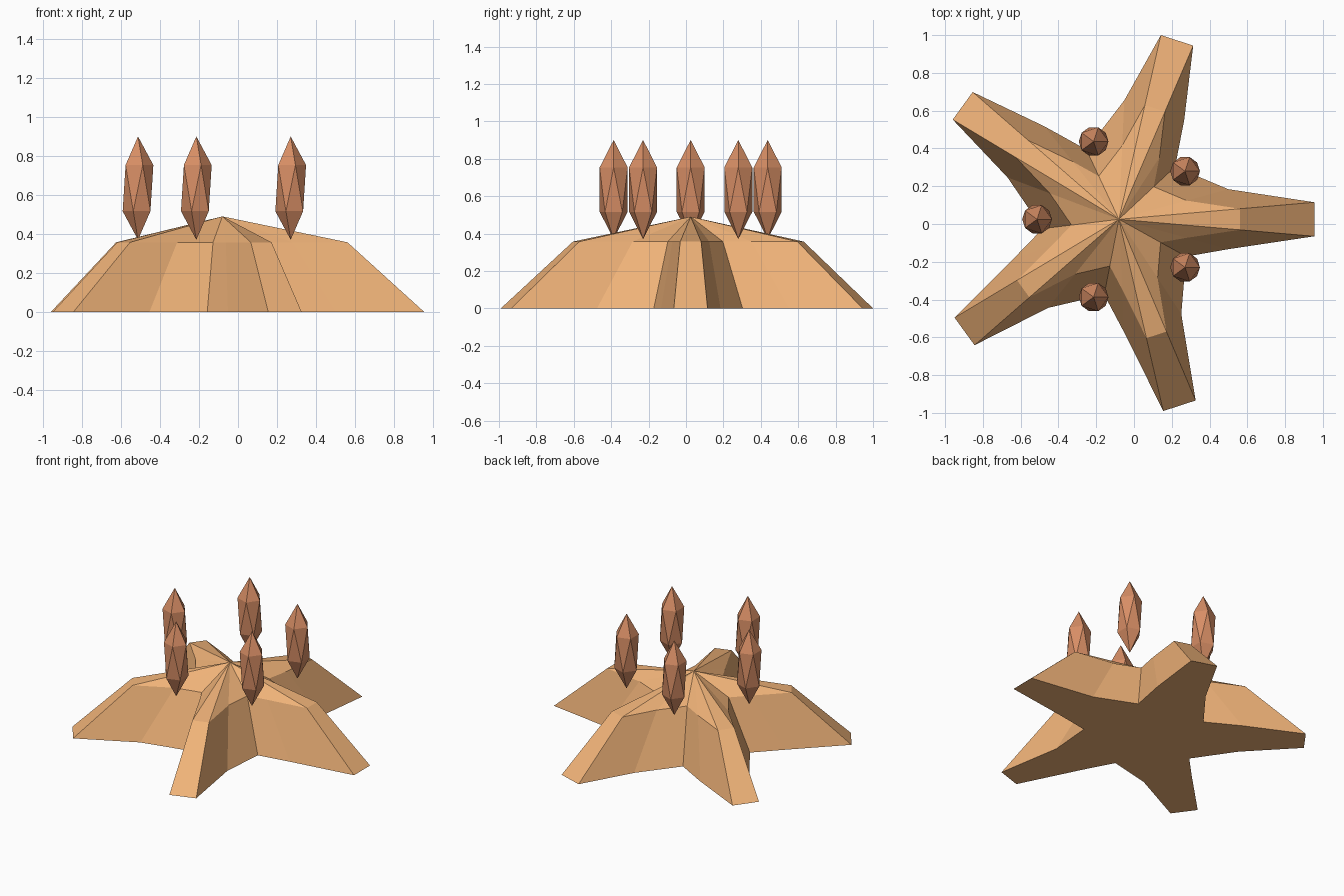
import bpy, bmesh
from math import radians, cos, sin, hypot, atan2

if "Cube" in bpy.data.objects:
    bpy.data.objects.remove(bpy.data.objects["Cube"])

CX, CY = -0.08, 0.025
ARM_LENGTHS = [1.035, 0.996, 1.022, 1.010, 1.038]


def material(name, color):
    m = bpy.data.materials.new(name)
    m.diffuse_color = (*color, 1)
    m.use_nodes = True
    m.node_tree.nodes["Principled BSDF"].inputs["Base Color"].default_value = m.diffuse_color
    return m


def make_object(name, bm, mat):
    bmesh.ops.recalc_face_normals(bm, faces=bm.faces)
    me = bpy.data.meshes.new(name)
    bm.to_mesh(me)
    bm.free()
    me.materials.append(mat)
    ob = bpy.data.objects.new(name, me)
    bpy.context.collection.objects.link(ob)
    return ob


def polar(r, deg):
    return r * cos(radians(deg)), r * sin(radians(deg))


# star outline: each arm has two flank points, a flat tip and a notch after it
outline = []
for i, length in enumerate(ARM_LENGTHS):
    a = 72 * i
    flank = 0.60 if i in (0, 3, 4) else 0.63
    tip_r, tip_a = hypot(length, 0.09), atan2(0.09, length) * 57.29578
    outline += [polar(flank, a - 15.3), polar(tip_r, a - tip_a),
                polar(tip_r, a + tip_a), polar(flank, a + 15.4),
                polar(0.407, a + 43)]

# star base: sloped sides up to a smaller star, then a fan to the apex
bm = bmesh.new()
low = [bm.verts.new((CX + x, CY + y, 0)) for x, y in outline]
high = [bm.verts.new((CX + 0.62 * x, CY + 0.62 * y, 0.357)) for x, y in outline]
apex = bm.verts.new((CX, CY, 0.49))
n = len(outline)
bm.faces.new(low[::-1])
for i in range(n):
    j = (i + 1) % n
    bm.faces.new((low[i], low[j], high[j], high[i]))
    bm.faces.new((high[i], high[j], apex))
make_object("star_base", bm, material("tan", (0.87, 0.45, 0.19)))

# five stretched crystals hovering over the notches
crystal_mat = material("terracotta", (0.68, 0.27, 0.13))
for i in range(5):
    x, y = polar(0.433, 36 + 72 * i)
    bm = bmesh.new()
    bmesh.ops.create_icosphere(bm, subdivisions=1, radius=1)
    bmesh.ops.scale(bm, vec=(0.088, 0.088, 0.265), verts=bm.verts)
    bmesh.ops.translate(bm, vec=(CX + x, CY + y, 0.635), verts=bm.verts)
    make_object(f"crystal_{i + 1}", bm, crystal_mat)
